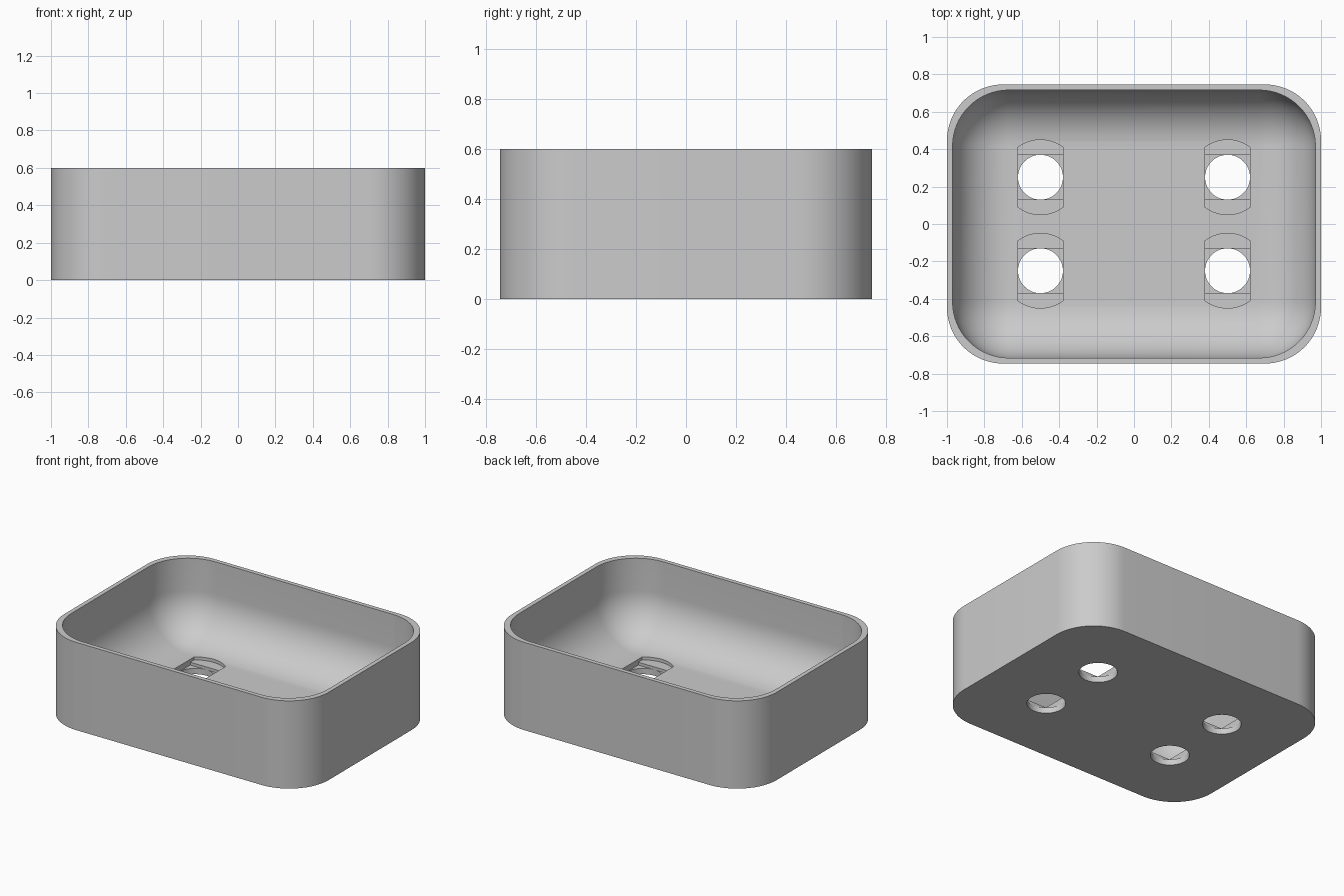
import bpy, bmesh, math

cube = bpy.data.objects.get("Cube")
if cube:
    bpy.data.objects.remove(cube, do_unlink=True)

HEIGHT, WALL, FLOOR, CORNER = 0.6, 0.03, 0.08, 0.3
HALF_X, HALF_Y = 1.0, 0.746
SEGMENTS = 16


def rounded_outline(cx, cy, r):
    """Rounded rectangle with corner centres at (+-cx, +-cy)."""
    points = []
    for q, (sx, sy) in enumerate([(1, 1), (-1, 1), (-1, -1), (1, -1)]):
        for i in range(SEGMENTS + 1):
            a = (q + i / SEGMENTS) * math.pi / 2
            points.append((sx * cx + r * math.cos(a), sy * cy + r * math.sin(a)))
    return points


def loft(name, layers):
    """Closed solid through a stack of (outline, z) layers."""
    bm = bmesh.new()
    rings = [[bm.verts.new((x, y, z)) for x, y in pts] for pts, z in layers]
    for low, high in zip(rings, rings[1:]):
        for i in range(len(low)):
            j = (i + 1) % len(low)
            bm.faces.new((low[i], low[j], high[j], high[i]))
    bm.faces.new(rings[0][::-1])
    bm.faces.new(rings[-1])
    bmesh.ops.remove_doubles(bm, verts=bm.verts, dist=1e-5)
    bmesh.ops.recalc_face_normals(bm, faces=bm.faces)
    mesh = bpy.data.meshes.new(name)
    bm.to_mesh(mesh)
    bm.free()
    obj = bpy.data.objects.new(name, mesh)
    bpy.context.collection.objects.link(obj)
    return obj


def cut(target, cutter):
    cutter.hide_render = True
    bpy.context.view_layer.objects.active = target
    mod = target.modifiers.new("cut", "BOOLEAN")
    mod.operation, mod.solver, mod.object = "DIFFERENCE", "EXACT", cutter
    bpy.ops.object.modifier_apply(modifier=mod.name)
    bpy.data.objects.remove(cutter, do_unlink=True)


# Outer body
outer = rounded_outline(HALF_X - CORNER, HALF_Y - CORNER, CORNER)
tray = loft("tray", [(outer, 0), (outer, HEIGHT)])

# Cavity with a large rounded floor edge
inner_x, inner_y = HALF_X - WALL - CORNER, HALF_Y - WALL - CORNER
layers = []
for i in range(SEGMENTS + 1):
    a = i / SEGMENTS * math.pi / 2
    layers.append((rounded_outline(inner_x, inner_y, CORNER * math.sin(a)),
                   FLOOR + CORNER * (1 - math.cos(a))))
layers.append((layers[-1][0], HEIGHT + 0.1))
cut(tray, loft("cavity_cutter", layers))

# Stepped holes: round below, square in the middle, slot with arc ends on top
R, SLOT_R = 0.12, 0.2
circle = [(R * math.cos(t * math.pi / 24), R * math.sin(t * math.pi / 24)) for t in range(48)]
square = [(R, -R), (R, R), (-R, R), (-R, -R)]
half_angle = math.asin(R / SLOT_R)
arc = [math.pi / 2 + half_angle * (i / 6 - 1) for i in range(13)]
slot = [(SLOT_R * math.cos(a + turn), SLOT_R * math.sin(a + turn))
        for turn in (0, math.pi) for a in arc]
steps = [(slot, 0.06, 0.2), (square, 0.04, 0.1), (circle, -0.1, 0.05)]
for x in (-0.5, 0.5):
    for y in (-0.25, 0.25):
        for outline, low, high in steps:
            moved = [(px + x, py + y) for px, py in outline]
            cut(tray, loft("hole_cutter", [(moved, low), (moved, high)]))

# Material
grey = bpy.data.materials.new("light_grey")
grey.use_nodes = True
colour = (0.6, 0.6, 0.6, 1)
grey.diffuse_color = colour
grey.node_tree.nodes["Principled BSDF"].inputs["Base Color"].default_value = colour
tray.data.materials.clear()
tray.data.materials.append(grey)
for face in tray.data.polygons:
    face.material_index = 0

bpy.ops.object.select_all(action="DESELECT")
tray.select_set(True)
bpy.context.view_layer.objects.active = tray
bpy.ops.object.shade_smooth_by_angle(angle=math.radians(30))
